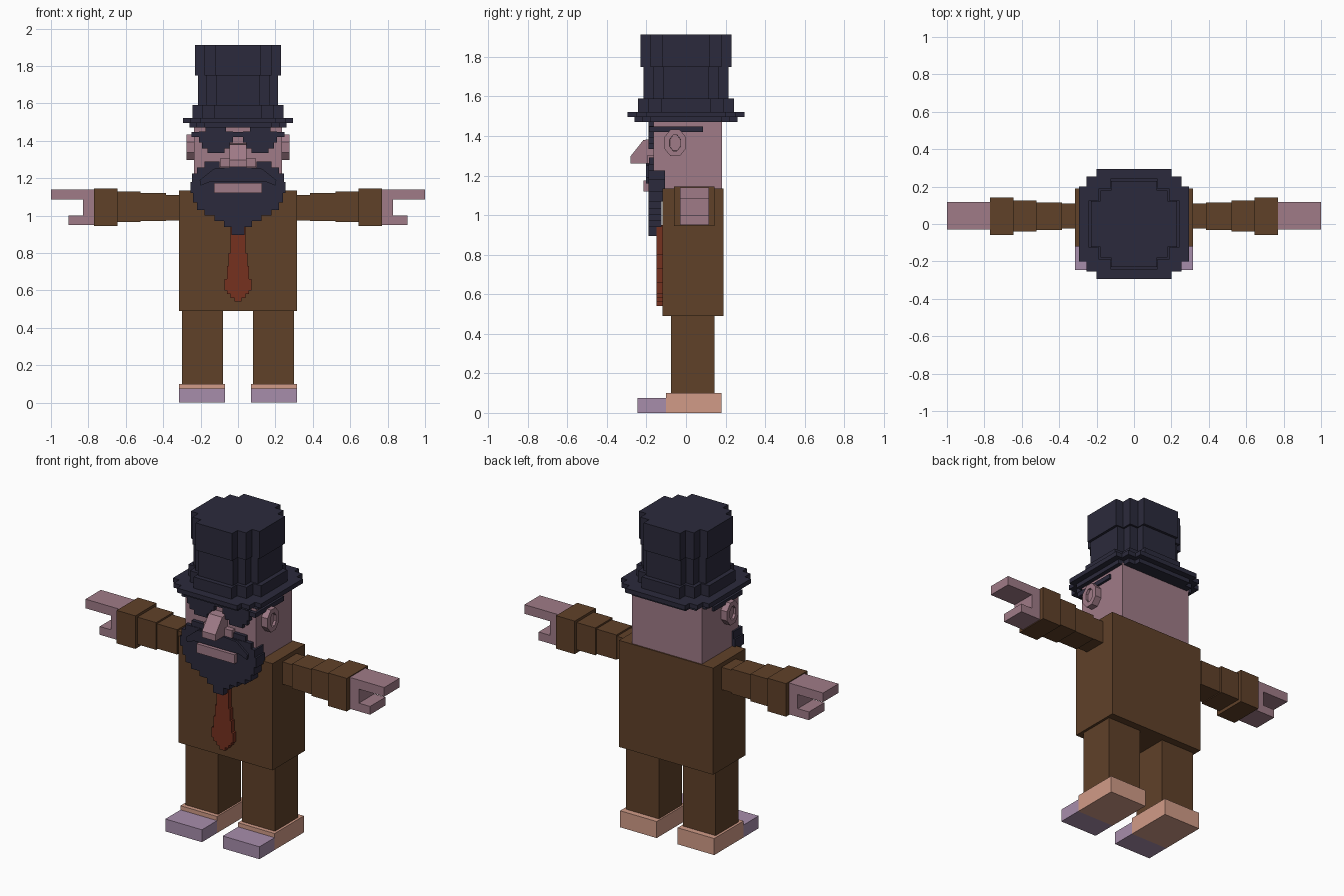
import bpy, bmesh, math

old = bpy.data.objects.get("Cube")
if old:
    bpy.data.objects.remove(old, do_unlink=True)


def material(name, *srgb):
    m = bpy.data.materials.new(name)
    colour = [(c / 255) ** 2.2 for c in srgb] + [1]
    m.use_nodes = True
    m.diffuse_color = colour
    m.node_tree.nodes["Principled BSDF"].inputs["Base Color"].default_value = colour
    return m


BROWN = material("brown cloth", 96, 67, 45)
SKIN = material("pink skin", 158, 122, 134)
DARK = material("dark felt", 47, 46, 62)
RED = material("tie red", 117, 52, 36)
SALMON = material("salmon shoe", 208, 154, 134)
LILAC = material("lilac toe", 166, 140, 170)


def prism(name, points, axis, lo, hi, mat, hollow=0):
    """Extrude a 2D outline along an axis; optionally sink a hollow in the end caps."""
    def place(u, v, w):
        return {"x": (w, u, v), "y": (u, w, v), "z": (u, v, w)}[axis]
    bm = bmesh.new()
    rings = [[bm.verts.new(place(u, v, w)) for u, v in points] for w in (lo, hi)]
    caps = [bm.faces.new(r) for r in rings]
    n = len(points)
    for i in range(n):
        j = (i + 1) % n
        bm.faces.new((rings[0][i], rings[0][j], rings[1][j], rings[1][i]))
    bmesh.ops.recalc_face_normals(bm, faces=bm.faces[:])
    if hollow:
        bmesh.ops.inset_individual(bm, faces=caps, thickness=hollow)
        bmesh.ops.inset_individual(bm, faces=caps, thickness=0.001, depth=-0.015)
    mesh = bpy.data.meshes.new(name)
    bm.to_mesh(mesh)
    bm.free()
    mesh.materials.append(mat)
    obj = bpy.data.objects.new(name, mesh)
    bpy.context.collection.objects.link(obj)
    return obj


def box(name, x, y, z, mat):
    return prism(name, [(x[0], y[0]), (x[1], y[0]), (x[1], y[1]), (x[0], y[1])], "z", *z, mat)


def steps(rows, bottom, cx=0):
    """Stepped, left-right even outline from (top of row, half width), listed upwards."""
    right = []
    for top, w in rows:
        right += [(w, bottom), (w, top)]
        bottom = top
    return [(cx + w, z) for w, z in right] + [(cx - w, z) for w, z in reversed(right)]


def notched(r, a, b):
    """Square outline of half size r with two notches at each corner."""
    a, b = a * r, b * r
    return steps([(-b, a), (-a, b), (a, r), (b, b), (r, a)], -r)


def both(s, lo, hi):
    return (lo, hi) if s > 0 else (-hi, -lo)


# Body and head
box("torso", (-.315, .315), (-.12, .19), (.49, 1.135), BROWN)
box("head", (-.235, .235), (-.165, .183), (1.13, 1.48), SKIN)

# Limbs and other paired parts
for s, side in ((1, "left"), (-1, "right")):
    box(side + "_leg", both(s, .08, .30), (-.075, .145), (.10, .49), BROWN)
    box(side + "_shoe_heel", both(s, .07, .315), (-.10, .18), (0, .10), SALMON)
    box(side + "_shoe_toe", both(s, .07, .315), (-.245, -.10), (0, .075), LILAC)

    sleeve = [("shoulder", .30, .385, -.025, .11, .975, 1.11),
              ("upper_sleeve", .385, .52, -.032, .115, .97, 1.12),
              ("lower_sleeve", .52, .645, -.04, .125, .965, 1.13),
              ("cuff", .645, .77, -.06, .143, .945, 1.145)]
    for part, x0, x1, y0, y1, z0, z1 in sleeve:
        box(side + "_" + part, both(s, x0, x1), (y0, y1), (z0, z1), BROWN)

    hand = [(.76, .95), (.905, .95), (.905, 1.0), (.83, 1.0),
            (.83, 1.085), (1, 1.085), (1, 1.14), (.76, 1.14)]
    prism(side + "_hand", [(s * x, z) for x, z in hand], "y", -.03, .117, SKIN)

    ear = [(-.055 + .06 * math.cos(a), 1.365 + .073 * math.sin(a))
           for a in (math.radians(22.5 + 45 * i) for i in range(8))]
    prism(side + "_ear", ear, "x", *both(s, .23, .275), SKIN, hollow=.03)

    lens = steps([(1.36, .045), (1.39, .075), (1.45, .09), (1.478, .055)], 1.335, s * .118)
    prism(side + "_lens", lens, "y", -.19, -.16, DARK)
    box(side + "_temple", both(s, .23, .248), (-.185, .085), (1.42, 1.447), DARK)

box("glasses_bar", (-.248, .248), (-.188, -.16), (1.42, 1.447), DARK)

# Nose
nose = [(-.16, 1.26), (-.28, 1.26), (-.28, 1.298), (-.215, 1.38), (-.16, 1.385)]
prism("nose", nose, "x", -.045, .045, SKIN)
box("nostrils", (-.095, .095), (-.195, -.16), (1.26, 1.305), SKIN)

# Beard, moustache and mouth
chin = steps([(.94, .035), (.97, .075), (1.0, .125), (1.03, .18), (1.07, .22)], .895)
prism("beard_tip", chin, "y", -.19, -.125, DARK)
beard = steps([(1.12, .24), (1.18, .255), (1.225, .245), (1.258, .22)], 1.07)
prism("beard", beard, "y", -.19, -.105, DARK)
for s, side in ((1, "left"), (-1, "right")):
    box(side + "_whisker", both(s, .1, .18), (-.187, -.16), (1.25, 1.29), DARK)
moustache = [(.20, 1.16), (.205, 1.19), (.13, 1.25), (.03, 1.26)]
moustache += [(-x, z) for x, z in reversed(moustache)]
moustache += [(-.15, 1.18), (.15, 1.18)]
prism("moustache", moustache, "y", -.203, -.185, DARK)
box("mouth", (-.127, .127), (-.215, -.18), (1.12, 1.175), SKIN)

# Tie
tie = steps([(.56, .018), (.58, .04), (.60, .058), (.66, .072),
             (.73, .06), (.80, .05), (.95, .04)], .54)
prism("tie", tie, "y", -.15, -.115, RED)

# Top hat, layer by layer from the brim up
hat = [("under_brim", .26, 1.47, 1.495, .69, .86), ("brim", .295, 1.495, 1.522, .68, .86),
       ("hat_band", .243, 1.522, 1.59, .52, .78), ("hat_crown", .215, 1.59, 1.748, .54, .78),
       ("hat_top", .23, 1.748, 1.913, .53, .78)]
for name, r, z0, z1, a, b in hat:
    prism(name, notched(r, a, b), "z", z0, z1, DARK)
